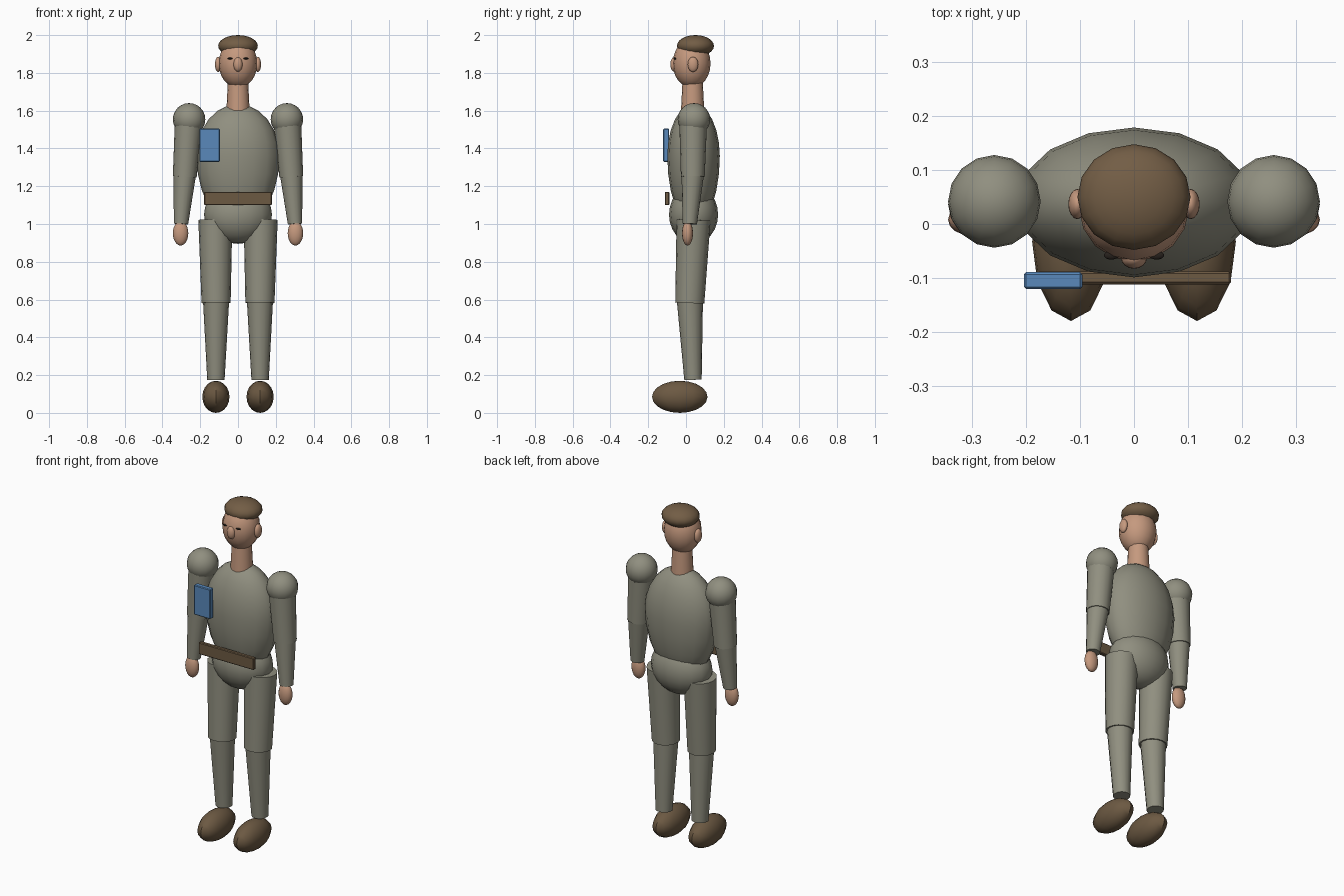
import bpy, bmesh, math
from mathutils import Vector

cube = bpy.data.objects.get("Cube")
if cube:
    bpy.data.objects.remove(cube, do_unlink=True)


def material(name, r, g, b):
    m = bpy.data.materials.new(name)
    m.use_nodes = True
    m.diffuse_color = (r, g, b, 1)
    node = next(n for n in m.node_tree.nodes if n.type == 'BSDF_PRINCIPLED')
    node.inputs["Base Color"].default_value = (r, g, b, 1)
    node.inputs["Roughness"].default_value = 0.8
    return m


cloth = material("grey_cloth", 0.28, 0.275, 0.215)
skin = material("skin", 0.56, 0.32, 0.21)
leather = material("brown_leather", 0.15, 0.1, 0.055)
hair_brown = material("brown_hair", 0.17, 0.11, 0.06)
blue = material("blue_panel", 0.1, 0.25, 0.5)
dark = material("dark_eye", 0.02, 0.015, 0.012)


def finish(name, bm, mat, smooth=True):
    bmesh.ops.recalc_face_normals(bm, faces=bm.faces)
    mesh = bpy.data.meshes.new(name)
    bm.to_mesh(mesh)
    bm.free()
    mesh.materials.append(mat)
    ob = bpy.data.objects.new(name, mesh)
    bpy.context.collection.objects.link(ob)
    if smooth:
        bpy.ops.object.select_all(action='DESELECT')
        ob.select_set(True)
        bpy.context.view_layer.objects.active = ob
        bpy.ops.object.shade_smooth_by_angle(angle=math.radians(40))
    return ob


def ellipsoid(name, centre, radii, mat, segments=16, rings=12, lower=None):
    """Ball scaled per axis; lower gives a different radius below the middle."""
    bm = bmesh.new()
    bmesh.ops.create_uvsphere(bm, u_segments=segments, v_segments=rings, radius=1)
    for v in bm.verts:
        rz = lower if lower and v.co.z < 0 else radii[2]
        v.co = Vector((v.co.x * radii[0], v.co.y * radii[1], v.co.z * rz)) + Vector(centre)
    return finish(name, bm, mat)


def limb(name, top, bottom, r_top, r_bottom, mat, sides=16):
    """Capped tapered tube with its axis from top to bottom."""
    top, bottom = Vector(top), Vector(bottom)
    axis = top - bottom
    bm = bmesh.new()
    bmesh.ops.create_cone(bm, cap_ends=True, segments=sides, radius1=r_bottom,
                          radius2=r_top, depth=axis.length)
    turn = Vector((0, 0, 1)).rotation_difference(axis)
    for v in bm.verts:
        v.co = turn @ v.co + (top + bottom) / 2
    return finish(name, bm, mat)


def box(name, centre, size, mat, bevel=0.004):
    bm = bmesh.new()
    bmesh.ops.create_cube(bm, size=1)
    for v in bm.verts:
        v.co = Vector(a * s + c for a, s, c in zip(v.co, size, centre))
    bmesh.ops.bevel(bm, geom=bm.edges[:], offset=bevel, segments=1, affect='EDGES')
    return finish(name, bm, mat, smooth=False)


# Body
ellipsoid("torso", (0, 0.04, 1.36), (0.22, 0.139, 0.275), cloth, lower=0.37)
ellipsoid("pelvis", (0, 0.04, 1.05), (0.18, 0.13, 0.155), cloth)
box("belt", (0, -0.1, 1.135), (0.36, 0.024, 0.07), leather)
box("chest_panel", (-0.15, -0.105, 1.417), (0.108, 0.031, 0.175), blue)

# Head
limb("neck", (0, 0.035, 1.75), (0, 0.035, 1.57), 0.054, 0.063, skin)
ellipsoid("head", (0, 0.03, 1.85), (0.102, 0.1, 0.13), skin)
ellipsoid("hair", (0, 0.05, 1.943), (0.105, 0.098, 0.057), hair_brown)
ellipsoid("nose", (0, -0.063, 1.845), (0.024, 0.02, 0.038), skin)

# Paired parts, mirrored across x
for side, s in (("left", 1), ("right", -1)):
    ellipsoid(side + "_ear", (s * 0.105, 0.037, 1.845), (0.017, 0.028, 0.04), skin)
    ellipsoid(side + "_eye", (s * 0.042, -0.058, 1.876), (0.014, 0.008, 0.005), dark)

    ellipsoid(side + "_shoulder", (s * 0.259, 0.042, 1.554), (0.086, 0.086, 0.086), cloth)
    elbow = (s * 0.282, 0.036, 1.25)
    wrist = (s * 0.302, 0.02, 1.0)
    limb(side + "_upper_arm", (s * 0.26, 0.038, 1.555), elbow, 0.074, 0.063, cloth)
    limb(side + "_forearm", (s * 0.281, 0.036, 1.27), wrist, 0.06, 0.038, cloth)
    ellipsoid(side + "_hand", (s * 0.304, 0.008, 0.951), (0.041, 0.029, 0.065), skin)

    limb(side + "_thigh", (s * 0.12, 0.04, 1.022), (s * 0.116, 0.02, 0.582),
         0.09, 0.077, cloth)
    limb(side + "_shin", (s * 0.116, 0.02, 0.61), (s * 0.117, 0.037, 0.175),
         0.07, 0.046, cloth)
    ellipsoid(side + "_shoe", (s * 0.117, -0.033, 0.085), (0.072, 0.147, 0.085),
              leather, segments=12, rings=10)
